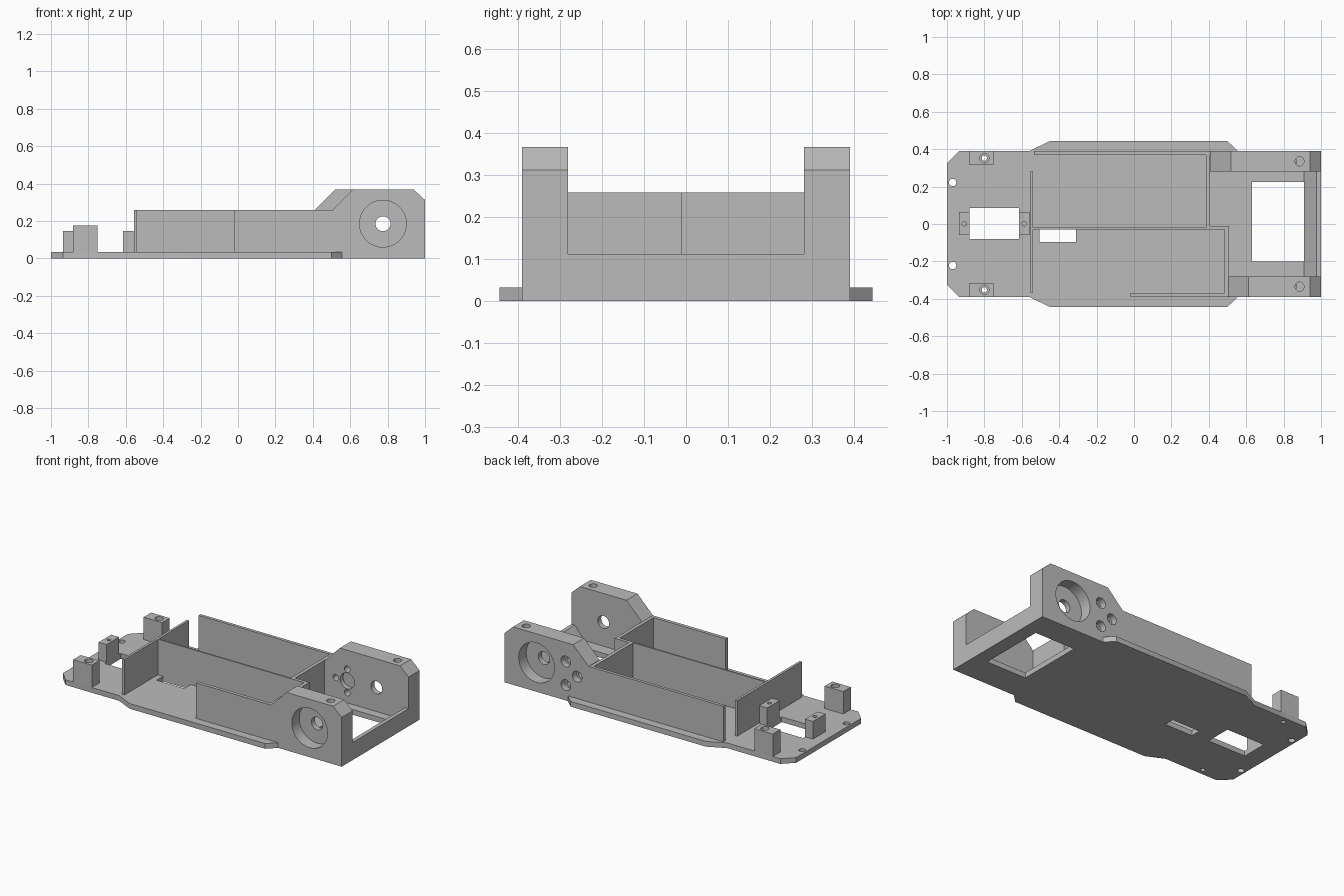
import bpy, bmesh, math
from mathutils import Matrix, Vector

if "Cube" in bpy.data.objects:
    bpy.data.objects.remove(bpy.data.objects["Cube"])

grey = bpy.data.materials.new("light_grey")
grey.diffuse_color = (0.5, 0.5, 0.5, 1)
grey.use_nodes = True
grey.node_tree.nodes["Principled BSDF"].inputs["Base Color"].default_value = grey.diffuse_color
T = 0.033      # base plate thickness
WALL = 0.258   # top of the tray walls


def prism(name, pts, lo, hi, axis="z"):
    """Extrude a 2D profile: (x, y) along z, or (x, z) along y."""
    bm = bmesh.new()
    place = (lambda a, b, c: (a, b, c)) if axis == "z" else (lambda a, b, c: (a, c, b))
    face = bm.faces.new([bm.verts.new(place(a, b, lo)) for a, b in pts])
    ext = bmesh.ops.extrude_face_region(bm, geom=[face])
    moved = [v for v in ext["geom"] if isinstance(v, bmesh.types.BMVert)]
    step = (0, 0, hi - lo) if axis == "z" else (0, hi - lo, 0)
    bmesh.ops.translate(bm, verts=moved, vec=step)
    bmesh.ops.recalc_face_normals(bm, faces=bm.faces[:])
    return finish(name, bm)


def finish(name, bm):
    mesh = bpy.data.meshes.new(name)
    bm.to_mesh(mesh)
    bm.free()
    mesh.materials.append(grey)
    obj = bpy.data.objects.new(name, mesh)
    bpy.context.collection.objects.link(obj)
    return obj


def box(name, x0, x1, y0, y1, z0, z1):
    return prism(name, [(x0, y0), (x1, y0), (x1, y1), (x0, y1)], z0, z1)


def drill(a, b, r, segs=32):
    """Cylinder cutter running from point a to point b."""
    a, b = Vector(a), Vector(b)
    bm = bmesh.new()
    rot = (b - a).to_track_quat("Z", "Y").to_matrix().to_4x4()
    bmesh.ops.create_cone(bm, cap_ends=True, segments=segs, radius1=r, radius2=r,
                          depth=(b - a).length, matrix=Matrix.Translation((a + b) / 2) @ rot)
    return finish("cutter", bm)


def cut(obj, cutters):
    bpy.context.view_layer.objects.active = obj
    for c in cutters:
        c.hide_render = True
        mod = obj.modifiers.new("cut", "BOOLEAN")
        mod.operation, mod.solver, mod.object = "DIFFERENCE", "EXACT", c
        bpy.ops.object.modifier_apply(modifier=mod.name)
        bpy.data.objects.remove(c)
    bpy.ops.object.select_all(action="DESELECT")
    obj.select_set(True)
    bpy.ops.object.shade_smooth_by_angle(angle=math.radians(30))


# Base plate with chamfered nose and widened flanks
half = [(-1, 0.325), (-0.935, 0.39), (-0.56, 0.39), (-0.45, 0.443),
        (0.5, 0.443), (0.555, 0.39), (1, 0.39)]
plate = prism("base_plate", half + [(x, -y) for x, y in reversed(half)], 0, T)
cuts = [box("window", -0.88, -0.615, -0.08, 0.085, -0.1, 0.1),
        box("slot", -0.505, -0.31, -0.095, -0.03, -0.1, 0.1),
        box("rear_opening", 0.63, 0.91, -0.2, 0.225, -0.1, 0.1)]
for s in (1, -1):
    cuts.append(drill((-0.97, s * 0.222, -0.1), (-0.97, s * 0.222, 0.1), 0.02))
    cuts.append(drill((-0.8, s * 0.352, -0.1), (-0.8, s * 0.352, 0.1), 0.014))
cut(plate, cuts)

# Rear side blocks holding the axle
for side, s, x0 in (("back", 1, 0.41), ("front", -1, 0.505)):
    profile = [(x0, T), (x0, WALL), (x0 + 0.108, 0.367), (0.94, 0.367), (1, 0.312), (1, T)]
    lo, hi = sorted((s * 0.28, s * 0.39))
    block = prism(side + "_axle_block", profile, lo, hi, "y")
    cuts = [drill((0.775, s * 0.2, 0.185), (0.775, s * 0.5, 0.185), 0.04),
            drill((0.775, s * 0.315, 0.185), (0.775, s * 0.5, 0.185), 0.125, 48),
            drill((0.885, s * 0.335, 0.27), (0.885, s * 0.335, 0.5), 0.024)]
    if s == 1:
        # motor mount: inner recess and three counterbored screw holes
        mx, mz = 0.57, 0.172
        cuts.append(drill((mx, 0.2, mz), (mx, 0.31, mz), 0.05))
        for dx, dz in ((0, 0.075), (0, -0.075), (-0.08, 0)):
            x, z = mx + dx, mz + dz
            cuts.append(drill((x, 0.2, z), (x, 0.5, z), 0.02, 24))
            cuts.append(drill((x, 0.35, z), (x, 0.5, z), 0.034, 24))
    cut(block, cuts)

# Rear cross wall with sloped inner side
prism("rear_cross_wall", [(0.91, T), (0.975, 0.112), (1, 0.112), (1, T)], -0.28, 0.28, "y")

# Thin tray walls
box("back_wall", -0.535, 0.41, 0.37, 0.39, T, WALL)
box("back_tray_end_wall", 0.385, 0.407, -0.01, 0.37, T, WALL)
box("divider_step", 0.385, 0.507, -0.03, -0.01, T, WALL)
box("front_tray_end_wall", 0.485, 0.507, -0.368, -0.03, T, WALL)
box("front_wall", -0.02, 0.507, -0.39, -0.368, T, WALL)
box("divider_wall", -0.54, 0.385, -0.03, -0.02, T, WALL)
box("cross_wall", -0.556, -0.54, -0.365, 0.28, T, WALL)

# Nose corner posts with screw holes
for side, s in (("back", 1), ("front", -1)):
    lo, hi = sorted((s * 0.315, s * 0.39))
    post = box(side + "_nose_post", -0.882, -0.752, lo, hi, T, 0.175)
    cut(post, [drill((-0.8, s * 0.352, -0.1), (-0.8, s * 0.352, 0.3), 0.014, 24),
               drill((-0.8, s * 0.352, 0.14), (-0.8, s * 0.352, 0.3), 0.025, 24)])

# Small posts either side of the window
for name, x0, x1, hx in (("outer_window_post", -0.935, -0.88, -0.907),
                         ("inner_window_post", -0.615, -0.56, -0.587)):
    post = box(name, x0, x1, -0.06, 0.065, T, 0.145)
    cut(post, [drill((hx, 0.002, 0.06), (hx, 0.002, 0.3), 0.012, 20)])
